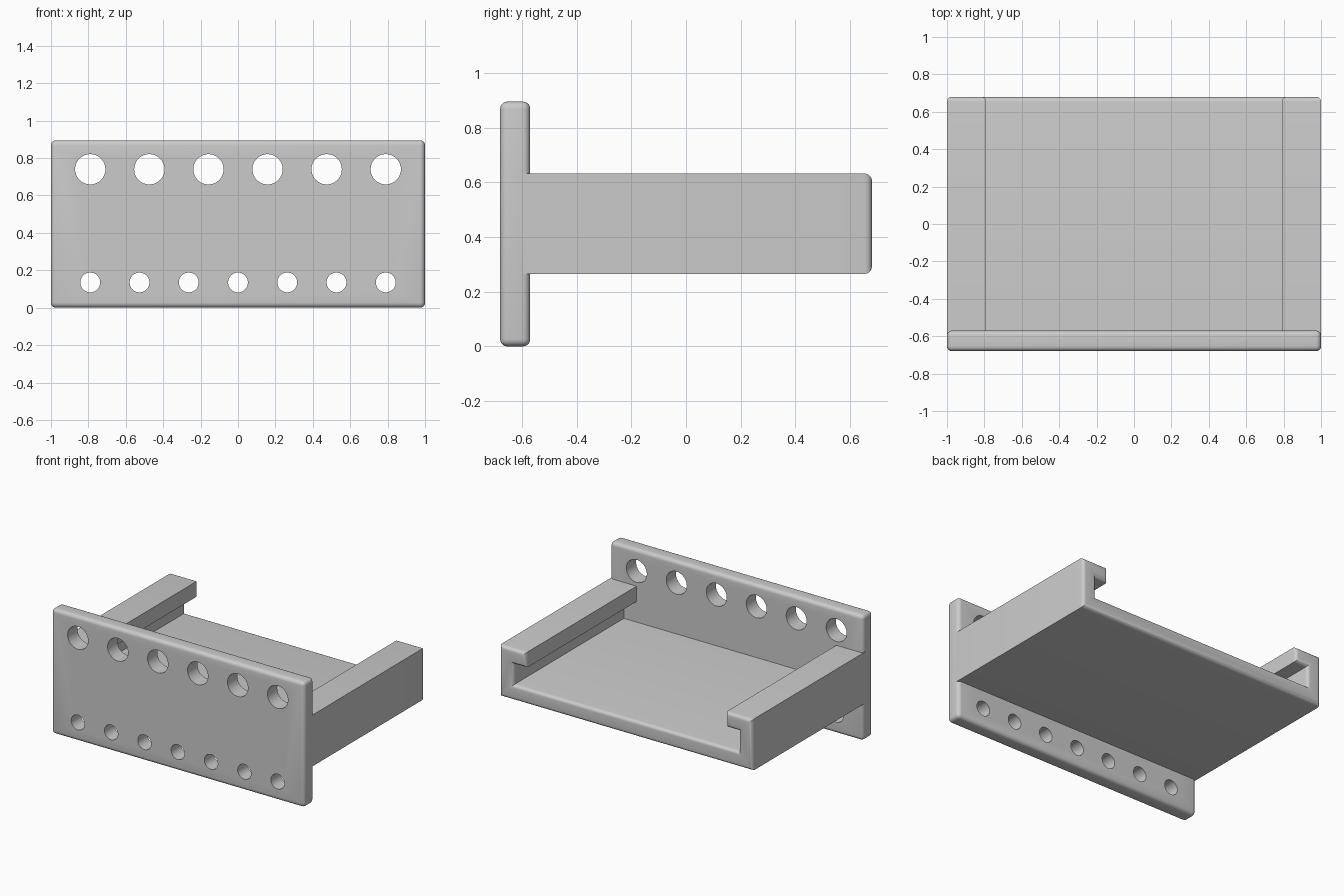
import bpy, bmesh, math
from mathutils import Matrix, Vector

if "Cube" in bpy.data.objects:
    bpy.data.objects.remove(bpy.data.objects["Cube"], do_unlink=True)

# Main sizes
WALL, ROUND = 0.11, 0.027
FRONT, BACK = -0.68, 0.68
HEIGHT = 0.895
TRAY_LOW, TRAY_TOP = 0.265, 0.632
LIP = 0.79

grey = bpy.data.materials.new("plain grey")
grey.use_nodes = True
colour = (0.6, 0.6, 0.6, 1)
grey.diffuse_color = colour
grey.node_tree.nodes["Principled BSDF"].inputs["Base Color"].default_value = colour


def make_object(name, bm):
    bmesh.ops.recalc_face_normals(bm, faces=bm.faces)
    mesh = bpy.data.meshes.new(name)
    bm.to_mesh(mesh)
    bm.free()
    mesh.materials.append(grey)
    obj = bpy.data.objects.new(name, mesh)
    bpy.context.collection.objects.link(obj)
    return obj


def round_edges(bm, edges):
    bmesh.ops.bevel(bm, geom=edges, offset=ROUND, segments=5,
                    profile=0.5, affect='EDGES')


def shade(obj):
    bpy.ops.object.select_all(action='DESELECT')
    obj.select_set(True)
    bpy.context.view_layer.objects.active = obj
    bpy.ops.object.shade_smooth_by_angle(angle=math.radians(30))


# Front plate: a slab with every edge rounded
bm = bmesh.new()
bmesh.ops.create_cube(bm, size=1)
bmesh.ops.scale(bm, verts=bm.verts, vec=(2, WALL, HEIGHT))
bmesh.ops.translate(bm, verts=bm.verts, vec=(0, FRONT + WALL / 2, HEIGHT / 2))
round_edges(bm, bm.edges[:])
plate = make_object("front_plate", bm)

# Rows of holes: large above the tray, small below it
bm = bmesh.new()
for count, z, radius in ((6, 0.74, 0.081), (7, 0.135, 0.053)):
    for i in range(count):
        x = -LIP + 2 * LIP * i / (count - 1)
        place = Matrix.Translation((x, FRONT + WALL / 2, z)) @ Matrix.Rotation(math.pi / 2, 4, 'X')
        bmesh.ops.create_cone(bm, cap_ends=True, segments=48, radius1=radius,
                              radius2=radius, depth=3 * WALL, matrix=place)
cutter = make_object("hole_cutter", bm)
cutter.hide_render = True
cut = plate.modifiers.new("holes", 'BOOLEAN')
cut.object = cutter
cut.operation = 'DIFFERENCE'
cut.solver = 'EXACT'
bpy.context.view_layer.objects.active = plate
bpy.ops.object.modifier_apply(modifier=cut.name)
bpy.data.objects.remove(cutter, do_unlink=True)
shade(plate)

# Tray: a channel profile with inward lips, drawn out to the back
half = [(1, TRAY_LOW), (1, TRAY_TOP), (LIP, TRAY_TOP), (LIP, TRAY_TOP - WALL),
        (1 - WALL, TRAY_TOP - WALL), (1 - WALL, TRAY_LOW + WALL)]
profile = half + [(-x, z) for x, z in reversed(half)]
bm = bmesh.new()
start = bm.faces.new([bm.verts.new((x, FRONT + WALL / 2, z)) for x, z in profile])
out = bmesh.ops.extrude_face_region(bm, geom=[start], use_keep_orig=True)
end_verts = [v for v in out["geom"] if isinstance(v, bmesh.types.BMVert)]
bmesh.ops.translate(bm, verts=end_verts, vec=Vector((0, BACK - FRONT - WALL / 2, 0)))
bmesh.ops.recalc_face_normals(bm, faces=bm.faces)
round_edges(bm, [e for e in bm.edges if all(v.co.y > BACK - 0.01 for v in e.verts)])
shade(make_object("lipped_tray", bm))
